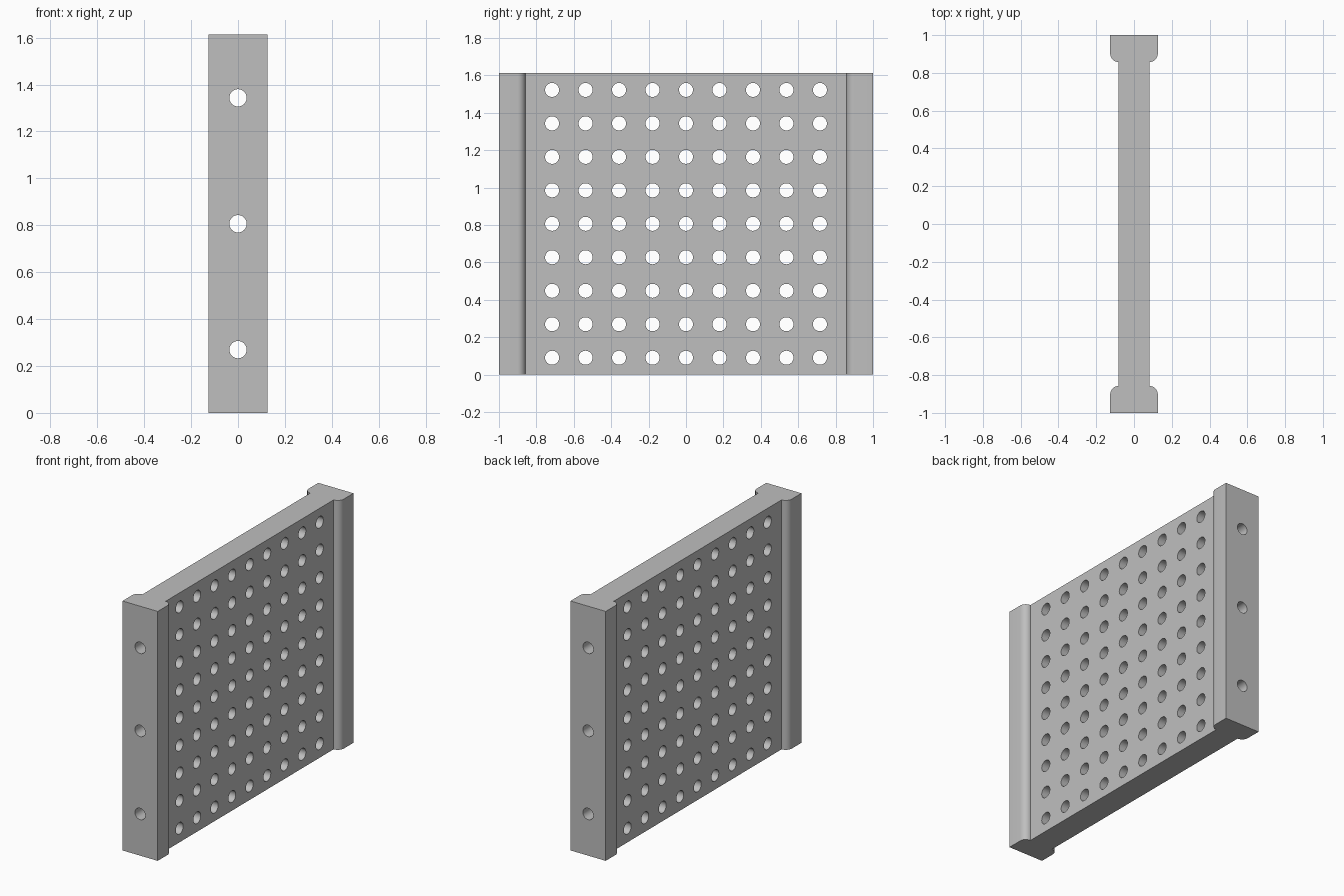
import bpy, bmesh, math
from mathutils import Matrix, Vector

cube = bpy.data.objects.get("Cube")
if cube:
    bpy.data.objects.remove(cube, do_unlink=True)

HEIGHT = 1.613
WEB, FLANGE = 0.083, 0.126      # half thicknesses
INNER, ROUND = 0.858, 0.043     # flange start and corner radius
PITCH, HOLE = 0.179, 0.0375


def add_object(name, bm):
    mesh = bpy.data.meshes.new(name)
    bmesh.ops.recalc_face_normals(bm, faces=bm.faces)
    bm.to_mesh(mesh)
    bm.free()
    obj = bpy.data.objects.new(name, mesh)
    bpy.context.collection.objects.link(obj)
    return obj


def add_rods(name, centres, axis, length, radius):
    bm = bmesh.new()
    turn = Vector((0, 0, 1)).rotation_difference(Vector(axis)).to_matrix().to_4x4()
    for c in centres:
        bmesh.ops.create_cone(bm, cap_ends=True, segments=32, radius1=radius,
                              radius2=radius, depth=length,
                              matrix=Matrix.Translation(c) @ turn)
    obj = add_object(name, bm)
    obj.hide_render = True
    return obj


# Panel: an I-shaped section with rounded flange corners, extruded upwards
quarter = [(WEB, INNER)]
for i in range(9):
    a = -math.pi / 2 + math.pi / 2 * i / 8
    quarter.append((FLANGE - ROUND + ROUND * math.cos(a),
                    INNER + ROUND + ROUND * math.sin(a)))
quarter = quarter[1:] + [(FLANGE, 1)]
right_half = [(x, -y) for x, y in reversed(quarter)] + quarter
outline = right_half + [(-x, -y) for x, y in right_half]

bm = bmesh.new()
base = bm.faces.new([bm.verts.new((x, y, 0)) for x, y in outline])
top = bmesh.ops.extrude_face_region(bm, geom=[base])["geom"]
bmesh.ops.translate(bm, vec=(0, 0, HEIGHT),
                    verts=[v for v in top if isinstance(v, bmesh.types.BMVert)])
panel = add_object("perforated_panel", bm)

# Holes: a nine by nine grid across, and three long bores from front to back
rows = [HEIGHT / 2 + PITCH * k for k in range(-4, 5)]
grid = [(0, PITCH * k, z) for k in range(-4, 5) for z in rows]
bores = [(0, 0, z) for z in rows[1::3]]
cutters = [add_rods("grid_hole_cutter", grid, (1, 0, 0), 0.5, HOLE),
           add_rods("long_bore_cutter", bores, (0, 1, 0), 2.2, HOLE - 0.0005)]

bpy.ops.object.select_all(action='DESELECT')
bpy.context.view_layer.objects.active = panel
panel.select_set(True)
for cutter in cutters:
    mod = panel.modifiers.new(cutter.name, 'BOOLEAN')
    mod.operation = 'DIFFERENCE'
    mod.solver = 'EXACT'
    mod.object = cutter
    bpy.ops.object.modifier_apply(modifier=mod.name)
    bpy.data.objects.remove(cutter, do_unlink=True)

# Plain grey finish
grey = bpy.data.materials.new("plain_grey")
grey.use_nodes = True
colour = (0.52, 0.52, 0.52, 1)
grey.diffuse_color = colour
grey.node_tree.nodes["Principled BSDF"].inputs["Base Color"].default_value = colour
panel.data.materials.clear()
panel.data.materials.append(grey)

bpy.ops.object.shade_smooth_by_angle(angle=math.radians(30))
